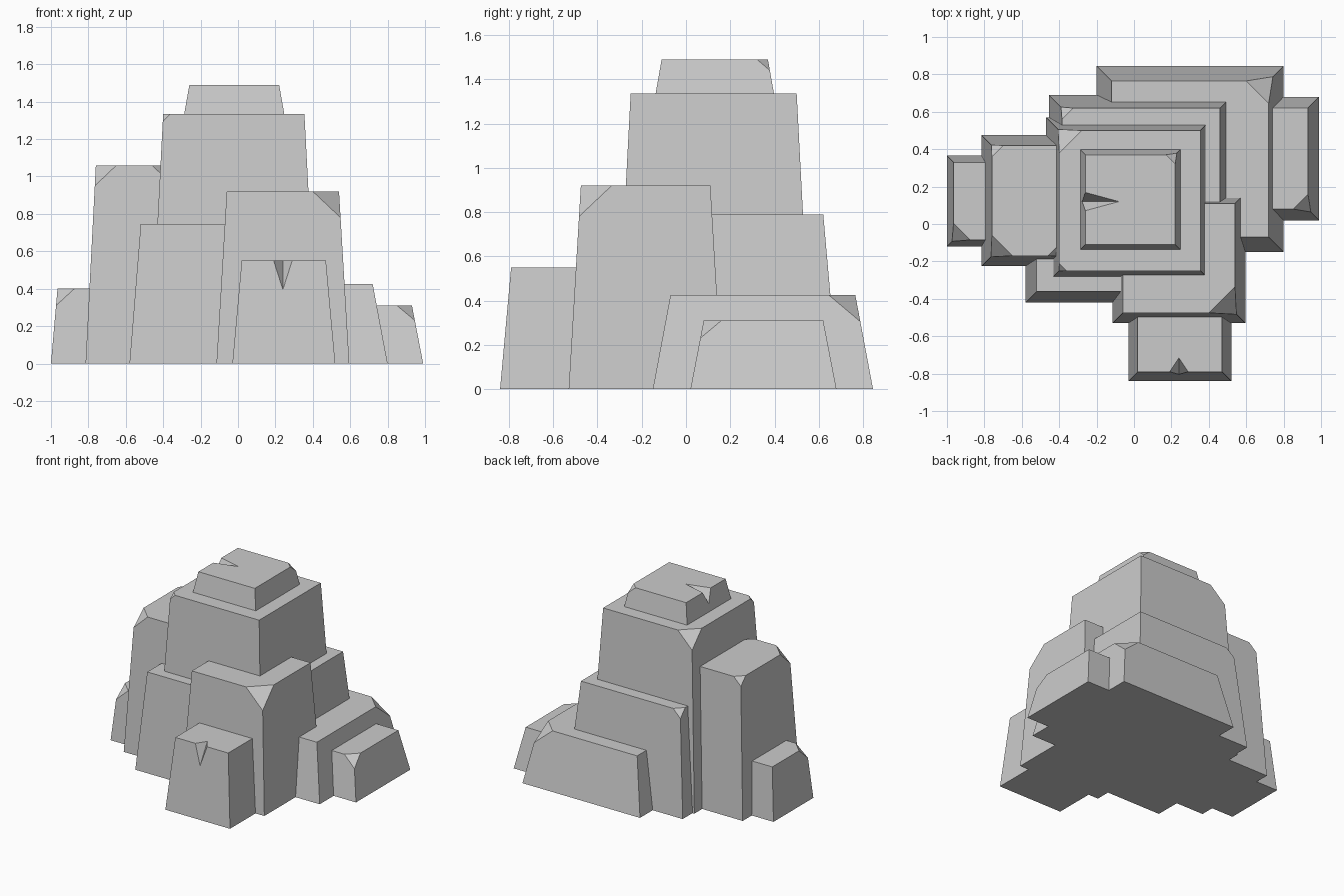
import bpy, bmesh
from mathutils import Vector

if "Cube" in bpy.data.objects:
    bpy.data.objects.remove(bpy.data.objects["Cube"])


def hull(name, pts):
    bm = bmesh.new()
    for p in pts:
        bm.verts.new(p)
    bmesh.ops.convex_hull(bm, input=bm.verts)
    bmesh.ops.dissolve_limit(bm, angle_limit=0.01, verts=bm.verts, edges=bm.edges)
    bmesh.ops.recalc_face_normals(bm, faces=bm.faces)
    me = bpy.data.meshes.new(name)
    bm.to_mesh(me)
    bm.free()
    ob = bpy.data.objects.new(name, me)
    bpy.context.collection.objects.link(ob)
    return ob


def block(name, left, right, front, back, top, spread, z0=0.0, **chips):
    """Block widening by spread towards its foot; chips cut top corners fl, fr, bl, br."""
    pts = []
    for ky, y, sy in (("f", front, -1), ("b", back, 1)):
        for kx, x, sx in (("l", left, -1), ("r", right, 1)):
            hi = Vector((x, y, top))
            lo = Vector((x + sx * spread, y + sy * spread, z0))
            pts.append(lo)
            c = chips.get(ky + kx, 0)
            if c:
                pts += [hi - Vector((sx * c, 0, 0)), hi - Vector((0, sy * c, 0)),
                        hi.lerp(lo, c / (top - z0))]
            else:
                pts.append(hi)
    return hull(name, pts)


def notch(name, mouth, inward, width, drop):
    """Wedge-shaped splinter cutter at the middle of a top edge."""
    mouth, inward = Vector(mouth), Vector(inward)
    side = inward.cross(Vector((0, 0, 1))).normalized() * width / 2
    return hull(name, [mouth + side, mouth - side, mouth + inward,
                       mouth - Vector((0, 0, drop))])


def combine(target, other, op):
    m = target.modifiers.new(op, 'BOOLEAN')
    m.operation, m.object, m.solver = op, other, 'EXACT'
    bpy.context.view_layer.objects.active = target
    bpy.ops.object.modifier_apply(modifier=m.name)
    bpy.data.objects.remove(other, do_unlink=True)


# main tower
rock = block("rock", -.40, .355, -.25, .50, 1.335, .07, bl=.12, fl=.04)

# smaller blocks leaning against the tower
parts = [
    block("cap", -.26, .22, -.11, .37, 1.49, .03, z0=1.32, br=.05),
    block("left_tall", -.76, -.38, -.17, .42, 1.06, .055, fl=.11, fr=.08, bl=.06),
    block("left_small", -.965, -.7, -.085, .33, .40, .035, fl=.09),
    block("front_left", -.52, .1, -.36, .1, .745, .06),
    block("front_centre", -.06, .54, -.475, .11, .92, .055, fr=.14),
    block("front_small", .02, .47, -.79, -.4, .55, .05),
    block("back_middle", -.385, .46, -.1, .62, .79, .07, bl=.06),
    block("back_right_low", -.12, .72, -.07, .765, .425, .08, br=.12),
    block("right_small", .6, .93, .08, .62, .31, .06, fr=.08),
]
for p in parts:
    combine(rock, p, 'UNION')

# broken splinters in the front block and the cap
combine(rock, notch("front_notch", (.24, -.83, .56), (0, .12, 0), .16, .21), 'DIFFERENCE')
combine(rock, notch("cap_notch", (-.30, .12, 1.50), (.24, 0, 0), .13, .12), 'DIFFERENCE')
